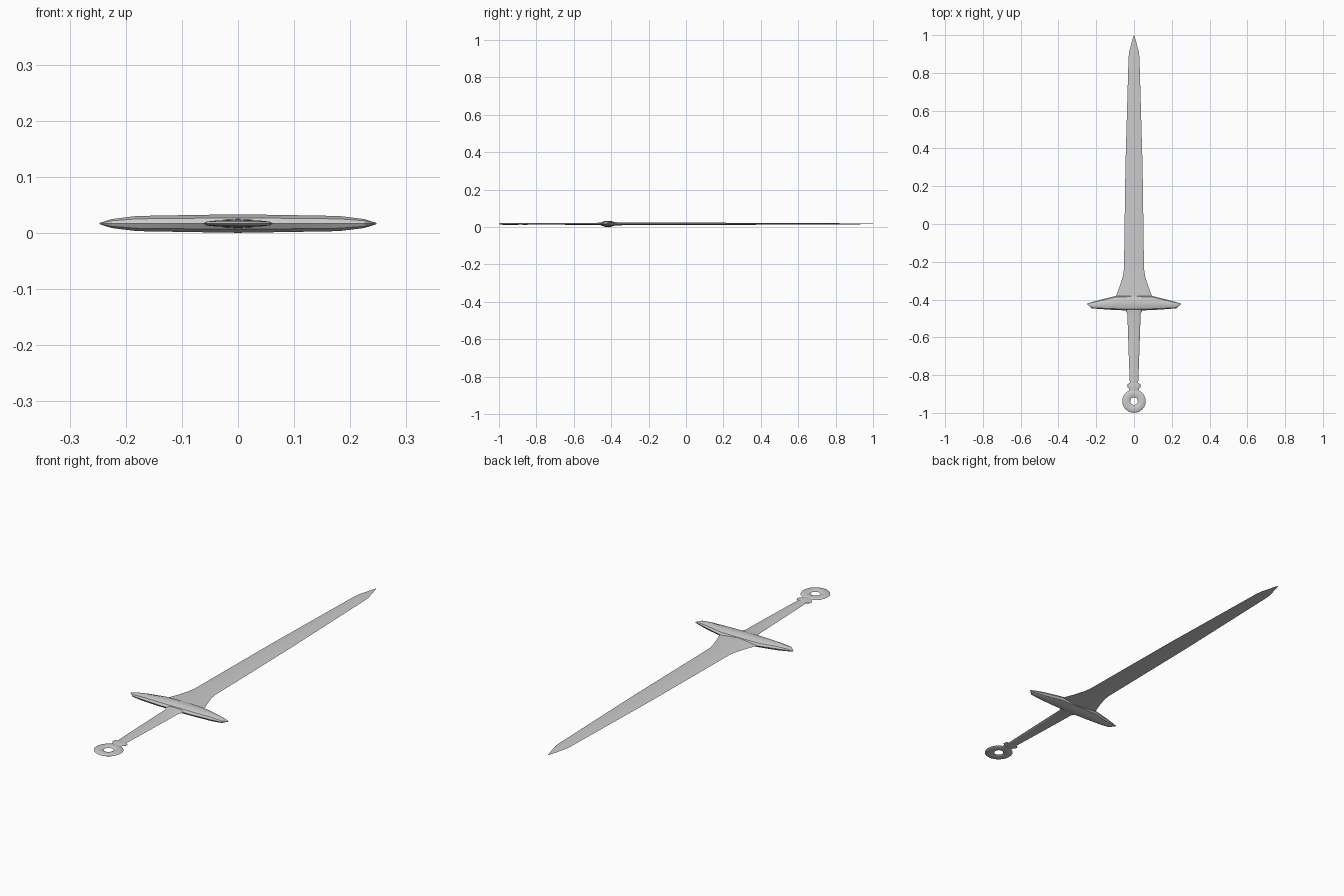
import bpy, bmesh, math

if "Cube" in bpy.data.objects:
    bpy.data.objects.remove(bpy.data.objects["Cube"])

Z = 0.0168  # mid-plane height of the sword


def loft(name, rings, closed=False):
    """Skin equal-length point rings; cap the ends unless the loft is closed."""
    bm = bmesh.new()
    vs = [[bm.verts.new(p) for p in r] for r in rings]
    n = len(vs[0])
    pairs = list(zip(vs, vs[1:])) + ([(vs[-1], vs[0])] if closed else [])
    for a, b in pairs:
        for i in range(n):
            j = (i + 1) % n
            bm.faces.new((a[i], a[j], b[j], b[i]))
    if not closed:
        bm.faces.new(vs[0])
        bm.faces.new(vs[-1])
    bmesh.ops.recalc_face_normals(bm, faces=bm.faces[:])
    me = bpy.data.meshes.new(name)
    bm.to_mesh(me)
    bm.free()
    ob = bpy.data.objects.new(name, me)
    bpy.context.collection.objects.link(ob)
    bpy.context.view_layer.objects.active = ob
    ob.select_set(True)
    bpy.ops.object.shade_smooth_by_angle(angle=math.radians(25))
    ob.select_set(False)
    return ob


def along_y(name, stations, sides):
    """Elliptical section lofted along y; stations are (y, half width, half thickness)."""
    ang = [2 * math.pi * i / sides for i in range(sides)]
    return loft(name, [[(w * math.cos(a), y, Z + t * math.sin(a)) for a in ang]
                       for y, w, t in stations])


# Blade: diamond section, flaring into the guard
along_y("blade", [
    (-0.42, 0.100, 0.010), (-0.38, 0.095, 0.009), (-0.33, 0.076, 0.007),
    (-0.28, 0.060, 0.006), (-0.24, 0.053, 0.006), (0.20, 0.047, 0.006),
    (0.32, 0.045, 0.005), (0.88, 0.029, 0.003), (0.91, 0.026, 0.0025),
    (0.97, 0.010, 0.0015), (1.0, 0.001, 0.0005)], 4)

# Crossguard: rounded section tapering to pointed ends
half = [(0.0, -0.458, -0.376, 0.0165), (0.095, -0.456, -0.380, 0.0150),
        (0.18, -0.450, -0.402, 0.0135), (0.225, -0.446, -0.414, 0.008),
        (0.247, -0.426, -0.420, 0.001)]
stations = [(-x, a, b, t) for x, a, b, t in half[:0:-1]] + half
rings = []
for x, lo, hi, t in stations:
    angles = [2 * math.pi * i / 10 for i in range(10)]
    rings.append([(x, (lo + hi) / 2 + (hi - lo) / 2 * math.cos(a),
                   Z + t * math.sin(a) / math.sin(0.4 * math.pi)) for a in angles])
loft("crossguard", rings)

# Grip with a small flare under the guard
along_y("grip", [(-0.45, 0.044, 0.008), (-0.465, 0.041, 0.007), (-0.475, 0.035, 0.0055),
                 (-0.60, 0.031, 0.005), (-0.72, 0.027, 0.0045), (-0.87, 0.021, 0.004)], 12)

# Collar and neck between grip and pommel
along_y("collar", [(-0.842, 0.024, 0.004), (-0.848, 0.034, 0.005), (-0.862, 0.036, 0.005),
                   (-0.870, 0.026, 0.005), (-0.885, 0.024, 0.004)], 12)

# Ring pommel: flat lens section swept around a centre
section = [(0.020, 0), (0.027, 0.0035), (0.042, 0.005), (0.056, 0.0035),
           (0.062, 0), (0.056, -0.0035), (0.042, -0.005), (0.027, -0.0035)]
rings = []
for i in range(24):
    a = 2 * math.pi * i / 24
    rings.append([(r * math.cos(a), -0.938 + r * math.sin(a), Z + h) for r, h in section])
loft("ring_pommel", rings, closed=True)
